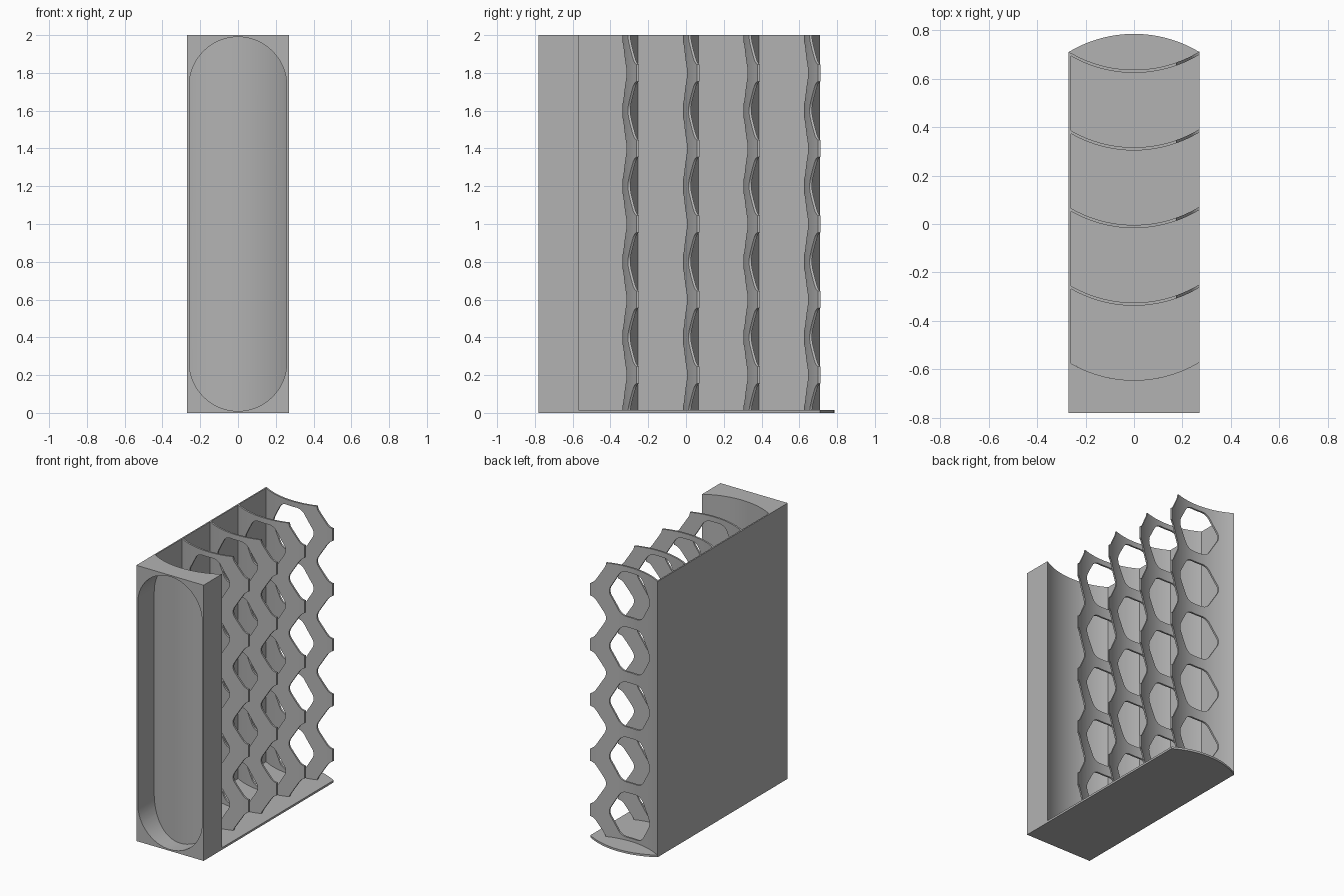
import bpy
import bmesh
from math import sin, cos, pi, sqrt, hypot
from mathutils import Vector

HALF_W, WALL, HEIGHT, FLOOR = 0.27, 0.01, 2.0, 0.015
FRONT, BLOCK_BACK, PITCH, SHEET = -0.78, -0.645, 0.3205, 0.013
RADIUS = 0.523                      # bend radius shared by every curved sheet

if "Cube" in bpy.data.objects:
    bpy.data.objects.remove(bpy.data.objects["Cube"])

gray = bpy.data.materials.new("light_gray")
gray.use_nodes = True
gray.diffuse_color = (0.45, 0.45, 0.45, 1)
gray.node_tree.nodes["Principled BSDF"].inputs["Base Color"].default_value = gray.diffuse_color


def bend(x):
    """Rise of the curved sheet away from the centre line."""
    return RADIUS - sqrt(RADIUS ** 2 - x ** 2)


def arc(y, x0, x1, sign=1, n=32):
    xs = [x0 + (x1 - x0) * i / n for i in range(n + 1)]
    return [(x, y + sign * bend(x)) for x in xs]


def prism(name, outlines, axis, low, high):
    """Extrude 2D outlines along z (outline in x, y) or y (outline in x, z)."""
    bm = bmesh.new()
    for outline in outlines:
        pts = [(a, b, low) if axis == "z" else (a, low, b) for a, b in outline]
        face = bm.faces.new([bm.verts.new(p) for p in pts])
        new = bmesh.ops.extrude_face_region(bm, geom=[face])["geom"]
        move = Vector((0, 0, high - low) if axis == "z" else (0, high - low, 0))
        bmesh.ops.translate(bm, vec=move, verts=[v for v in new if isinstance(v, bmesh.types.BMVert)])
    bmesh.ops.recalc_face_normals(bm, faces=bm.faces)
    mesh = bpy.data.meshes.new(name)
    bm.to_mesh(mesh)
    bm.free()
    mesh.materials.append(gray)
    obj = bpy.data.objects.new(name, mesh)
    bpy.context.collection.objects.link(obj)
    return obj


def activate(obj):
    bpy.ops.object.select_all(action="DESELECT")
    obj.select_set(True)
    bpy.context.view_layer.objects.active = obj


def cut(obj, tool, operation="DIFFERENCE"):
    mod = obj.modifiers.new("cut", "BOOLEAN")
    mod.object, mod.operation, mod.solver = tool, operation, "EXACT"
    activate(obj)
    bpy.ops.object.modifier_apply(modifier=mod.name)


def rounded(corners, r, n=6):
    """Round the corners of a convex polygon with fillets of radius r."""
    out = []
    for i, c in enumerate(corners):
        p = Vector(c)
        a = (Vector(corners[i - 1]) - p).normalized()
        b = (Vector(corners[(i + 1) % len(corners)]) - p).normalized()
        half = a.angle(b) / 2
        centre = p + (a + b).normalized() * r / sin(half)
        t = r * cos(half) / sin(half)
        start, end = p + a * t - centre, p + b * t - centre
        for k in range(n + 1):
            d = start.lerp(end, k / n).normalized() * r
            out.append(tuple(centre + d))
    return out


# Front block with a curved back
block = prism("front_block", [[(-HALF_W, FRONT), (HALF_W, FRONT)]
              + arc(BLOCK_BACK, HALF_W, -HALF_W)], "z", 0, HEIGHT)

# Stadium recess whose floor follows the curved back
R = 0.258
stadium = [(R * cos(pi * i / 32), 1.99 - R + R * sin(pi * i / 32)) for i in range(33)]
stadium += [(-x, HEIGHT - z) for x, z in stadium]
recess = prism("recess_cutter", [stadium], "y", -0.9, -0.5)
limit = prism("recess_limit", [[(-0.3, -1), (0.3, -1)]
              + arc(BLOCK_BACK - FLOOR, 0.3, -0.3)], "z", -0.1, HEIGHT + 0.1)
cut(recess, limit, "INTERSECT")
cut(block, recess)

# Side wall and floor behind the block
TAIL = 0.71
inner = -HALF_W + WALL
wall = prism("side_wall", [[(-HALF_W, BLOCK_BACK + bend(HALF_W)), (inner, BLOCK_BACK + bend(inner)),
             (inner, TAIL - 0.005), (-HALF_W, TAIL)]], "z", 0, HEIGHT)
floor = prism("floor", [arc(BLOCK_BACK, inner, HALF_W)
              + arc(TAIL + bend(HALF_W), HALF_W, -HALF_W, -1)
              + [(-HALF_W, TAIL - 0.01), (inner, TAIL - 0.01)]], "z", 0, FLOOR)

# Staggered rounded hexagon openings, one column whole and one open at the edge
W, TOP, H = 0.174, 0.08, 0.162
hexagon = rounded([(W, 0), (TOP, H), (-TOP, H), (-W, 0), (-TOP, -H), (TOP, -H)], 0.07)
centres = [(-0.01, 0.2 + 0.4 * i) for i in range(5)] + [(0.338, 0.4 * i) for i in range(6)]
holes = prism("hole_cutter", [[(x + cx, z + cz) for x, z in hexagon] for cx, cz in centres],
              "y", -0.45, 0.9)

# Four curved shelves
shelves = []
for i in range(4):
    y = BLOCK_BACK + PITCH * (i + 1)
    shelf = prism(f"curved_divider_{i + 1}", [arc(y - SHEET, inner, HALF_W)
                  + arc(y, HALF_W, inner)], "z", 0.005, HEIGHT)
    cut(shelf, holes)
    shelves.append(shelf)

for helper in (recess, limit, holes):
    bpy.data.objects.remove(helper)

for obj in [block, wall, floor] + shelves:
    activate(obj)
    bpy.ops.object.shade_smooth_by_angle(angle=pi / 6)
